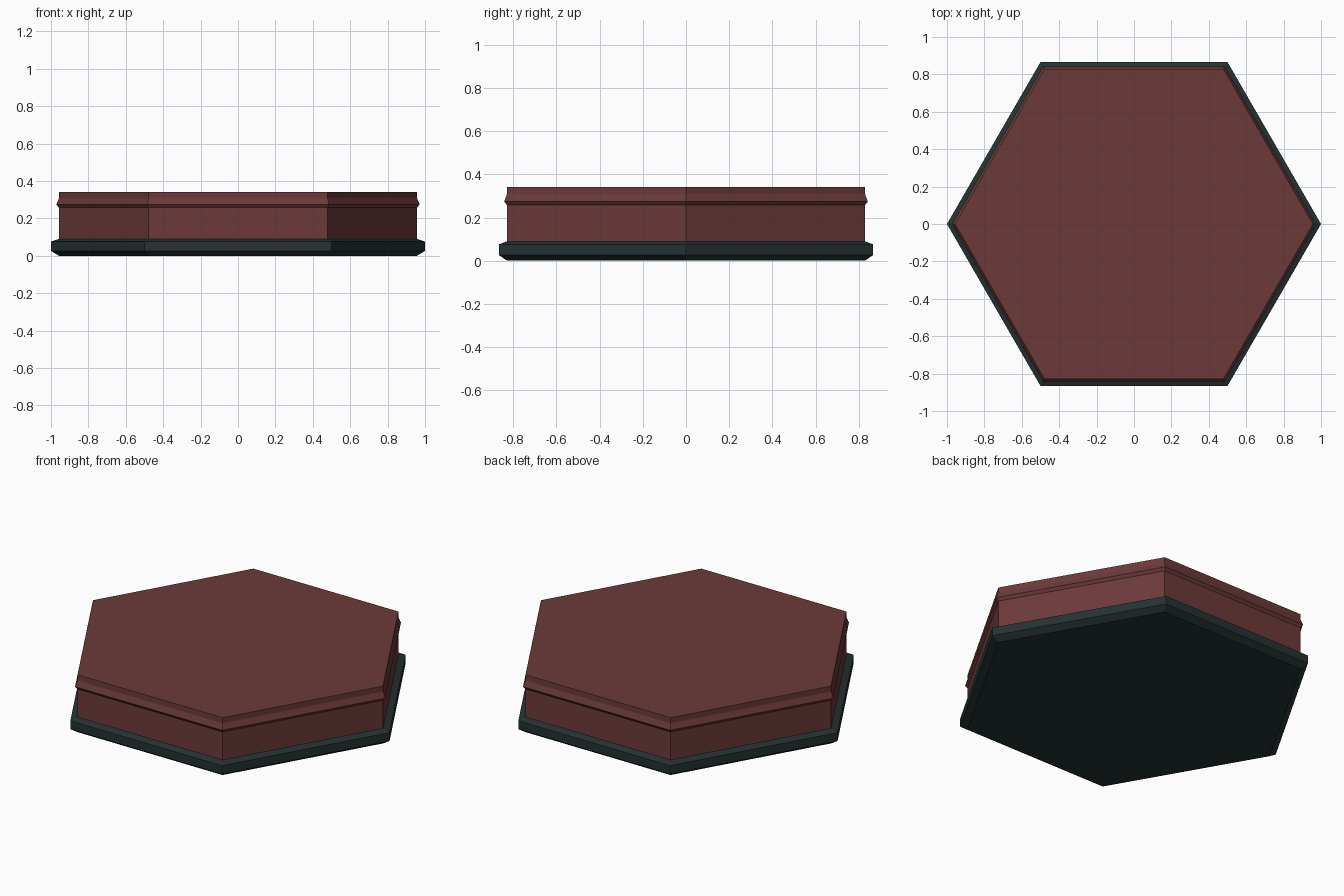
import bpy, bmesh, math

if "Cube" in bpy.data.objects:
    bpy.data.objects.remove(bpy.data.objects["Cube"])

SIDES = 6


def material(name, color):
    m = bpy.data.materials.new(name)
    m.diffuse_color = (*color, 1.0)
    m.use_nodes = True
    m.node_tree.nodes["Principled BSDF"].inputs["Base Color"].default_value = m.diffuse_color
    return m


def hex_part(name, profile, mat):
    """Stack hexagonal rings of (radius, height) into a closed, flat-shaded solid."""
    bm = bmesh.new()
    rings = [[bm.verts.new((r * math.cos(math.tau * i / SIDES),
                            r * math.sin(math.tau * i / SIDES), z))
              for i in range(SIDES)] for r, z in profile]
    for low, high in zip(rings, rings[1:]):
        for i in range(SIDES):
            j = (i + 1) % SIDES
            bm.faces.new((low[i], low[j], high[j], high[i]))
    bm.faces.new(rings[0][::-1])
    bm.faces.new(rings[-1])
    mesh = bpy.data.meshes.new(name)
    bm.to_mesh(mesh)
    bm.free()
    mesh.materials.append(mat)
    obj = bpy.data.objects.new(name, mesh)
    bpy.context.collection.objects.link(obj)
    return obj


dark_slate = material("dark_slate", (0.018, 0.032, 0.032))
dull_red = material("dull_red", (0.150, 0.042, 0.042))

# Foundation plinth with chamfered lower and upper rims
hex_part("base_plinth",
         [(0.957, 0.0), (1.0, 0.026), (1.0, 0.076), (0.957, 0.09)], dark_slate)

# Raised slab with a thin moulding ridge below the top
hex_part("tile_body",
         [(0.957, 0.09), (0.957, 0.257), (0.972, 0.274),
          (0.957, 0.309), (0.957, 0.342)], dull_red)
